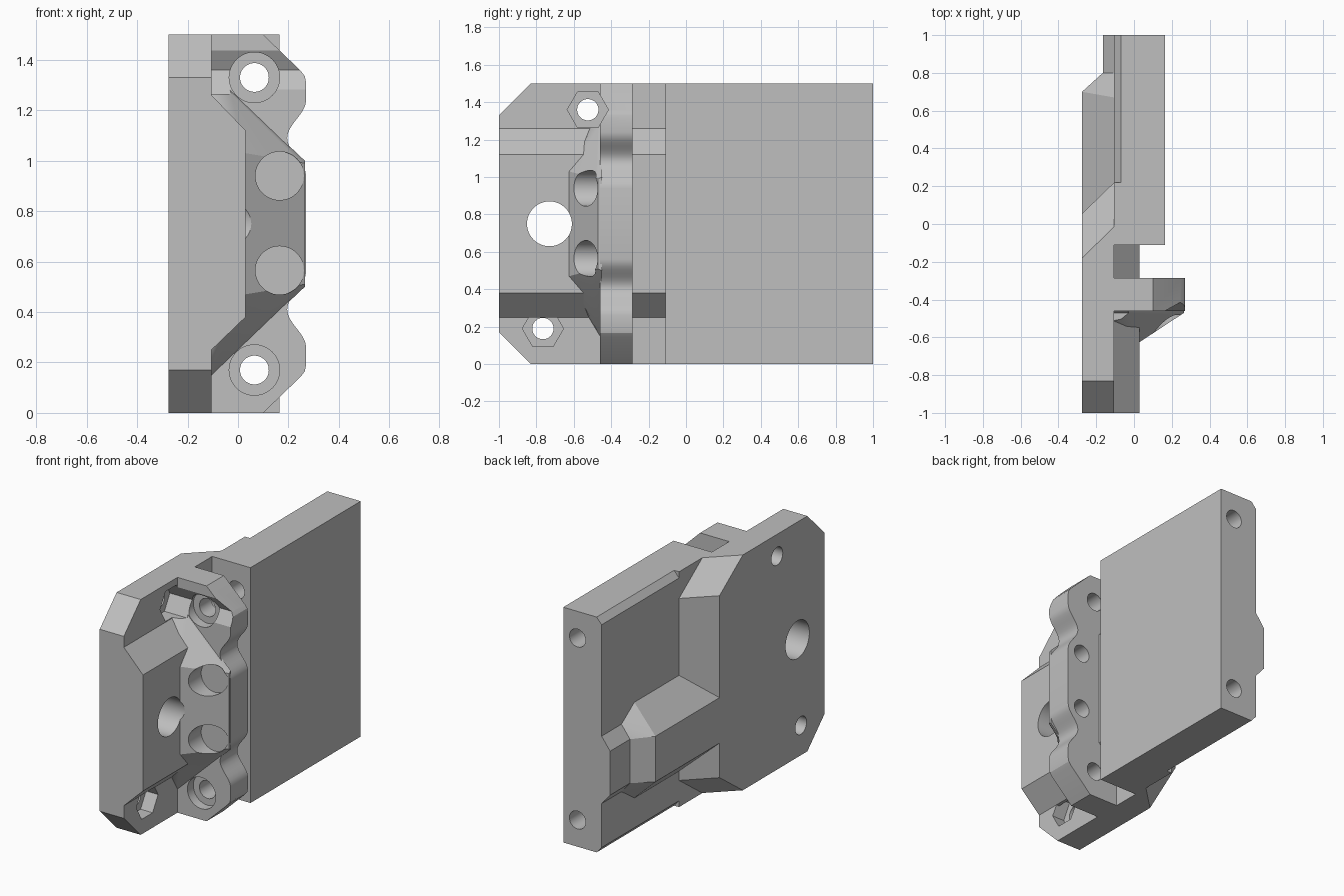
import bpy, bmesh, math
from mathutils import Matrix, Vector

if "Cube" in bpy.data.objects:
    bpy.data.objects.remove(bpy.data.objects["Cube"], do_unlink=True)

grey = bpy.data.materials.new("light grey plastic")
grey.use_nodes = True
COLOUR = (0.52, 0.52, 0.52, 1)
grey.diffuse_color = COLOUR
grey.node_tree.nodes["Principled BSDF"].inputs["Base Color"].default_value = COLOUR


def finish(name, bm):
    bmesh.ops.recalc_face_normals(bm, faces=bm.faces)
    mesh = bpy.data.meshes.new(name)
    bm.to_mesh(mesh)
    bm.free()
    mesh.materials.append(grey)
    obj = bpy.data.objects.new(name, mesh)
    bpy.context.collection.objects.link(obj)
    return obj


def prism(name, outline, y0, y1):
    """Extrude an (x, z) outline along y."""
    bm = bmesh.new()
    face = bm.faces.new([bm.verts.new((x, y0, z)) for x, z in outline])
    ext = bmesh.ops.extrude_face_region(bm, geom=[face])
    moved = [v for v in ext["geom"] if isinstance(v, bmesh.types.BMVert)]
    bmesh.ops.translate(bm, verts=moved, vec=(0, y1 - y0, 0))
    return finish(name, bm)


def hull(name, points):
    bm = bmesh.new()
    for p in points:
        bm.verts.new(p)
    bmesh.ops.convex_hull(bm, input=bm.verts)
    bmesh.ops.dissolve_limit(bm, angle_limit=0.01, verts=bm.verts, edges=bm.edges)
    return finish(name, bm)


def drill(start, axis, length, radius, sides=48):
    """Cutter running from start along +x or +y."""
    bm = bmesh.new()
    bmesh.ops.create_cone(bm, cap_ends=True, segments=sides, radius1=radius,
                          radius2=radius, depth=length)
    direction = Vector((1, 0, 0)) if axis == "X" else Vector((0, 1, 0))
    # Hexagons end up with two corners pointing along y
    turn = Matrix.Rotation(math.pi / 2, 4, "Y" if axis == "X" else "X")
    if sides == 6:
        corner = max((turn @ v.co for v in bm.verts), key=lambda c: c.y)
        if abs(corner.y - radius) > 0.01:
            turn = turn @ Matrix.Rotation(math.pi / 6, 4, "Z")
    bm.transform(Matrix.Translation(Vector(start) + direction * length / 2) @ turn)
    obj = finish("cutter", bm)
    obj.hide_render = True
    return obj


def mirror_z(points):
    """Add the copy of each point reflected about mid height."""
    return points + [(*p[:-1], 1.5 - p[-1]) for p in points]


BACK, MID, RIDGE, EDGE = -0.275, -0.105, 0.03, 0.27

# Front plate with clipped corners and a sloping rear edge
plate = hull("front_plate", mirror_z(
    [(x, y, z) for x, shift in ((BACK, 0), (MID, 0.165))
     for y, z in ((-1, 0.17), (-0.83, 0), (-0.18 + shift, 0), (0.055 + shift, 0.17))]))

# Raised trapezoid ridge on the plate
ridge = prism("raised_ridge", [(MID - 0.02, 0.25), (MID, 0.25), (RIDGE, 0.38),
                               (RIDGE, 1.12), (MID, 1.26), (MID - 0.02, 1.26)], -1, -0.1)

# Rear slab, its outer long edges bevelled behind the plate
slab_front = prism("slab_front", [(MID, 0), (0.165, 0), (0.165, 1.5), (MID, 1.5)], -0.11, 0.22)
slab_rear = prism("slab_rear", [(-0.07, 0), (0.165, 0), (0.165, 1.5), (-0.07, 1.5),
                                (MID, 1.46), (MID, 0.04)], 0.22, 1)

# Scalloped flange
half = [(0.1, 1.5), (0.25, 1.355), (0.265, 1.335), (EDGE, 1.31)]
for i in range(17):
    t = 2 * i / 16 - 1
    half.append((EDGE - 0.0375 * (1 + math.cos(math.pi * t)), 1.09 - 0.15 * t))
outline = [(MID - 0.02, 1.5)] + half + [(x, 1.5 - z) for x, z in reversed(half)] + [(MID - 0.02, 0)]
flange = prism("scalloped_flange", outline, -0.46, -0.285)

# Wedge gusset between ridge and flange
gusset = hull("wedge_gusset", mirror_z(
    [(MID, -0.45, 0.15), (EDGE - 0.005, -0.45, 0.5), (MID, -0.46, 0.15),
     (EDGE - 0.005, -0.47, 0.51), (MID, -0.52, 0.25), (RIDGE, -0.625, 0.47)]))

# Cable rib on the outer side with a tapered end
wide = [(BACK, 0.39), (BACK, 0.68), (MID, 0.84), (MID, 0.23)]
slim = [(-0.165, 0.39), (-0.165, 0.67), (MID, 0.75), (MID, 0.32)]
rib = hull("cable_rib", [(x, -0.1, z) for x, z in wide]
           + [(x, 0.7 if x == BACK else 0.67, z) for x, z in wide]
           + [(x, 0.8, z) for x, z in slim])
rib_tail = prism("cable_rib_tail", slim, 0.8, 1)

# Long bolt holes and their counterbores
bolts, flange_cuts, gusset_cuts = [], [], []
for z in (0.17, 1.33):
    bolts.append(drill((0.065, -1.1, z), "Y", 2.2, 0.057))
    bore = drill((0.065, -0.8, z), "Y", 0.4, 0.1)
    flange_cuts.append(bore)
    gusset_cuts.append(bore)

# Short screw holes with recessed heads
for z in (0.565, 0.94):
    flange_cuts.append(drill((0.165, -0.8, z), "Y", 0.6, 0.056))
    head = drill((0.165, -0.8, z), "Y", 0.33, 0.096)
    flange_cuts.append(head)
    gusset_cuts.append(head)

# Cross holes, with hexagonal nut pockets
big_hole = drill((-0.5, -0.73, 0.75), "X", 1, 0.12)
cross = [big_hole]
for y, z in ((-0.525, 1.36), (-0.765, 0.19)):
    cross.append(drill((-0.5, y, z), "X", 1, 0.057))
    pocket = drill((-0.19, y, z), "X", 0.6, 0.11, 6)
    cross.append(pocket)
    if z > 1:
        flange_cuts.append(pocket)
        gusset_cuts.append(pocket)

cuts = [(plate, cross), (ridge, [big_hole]), (slab_front, bolts), (slab_rear, bolts),
        (flange, bolts + flange_cuts), (gusset, gusset_cuts + [big_hole])]
for part, cutters in cuts:
    for cutter in cutters:
        mod = part.modifiers.new("cut", "BOOLEAN")
        mod.operation, mod.solver, mod.object = "DIFFERENCE", "EXACT", cutter

# Bake the cuts, then drop the cutters
bpy.context.view_layer.update()
deps = bpy.context.evaluated_depsgraph_get()
baked = [(part, bpy.data.meshes.new_from_object(part.evaluated_get(deps))) for part, _ in cuts]
for part, mesh in baked:
    part.modifiers.clear()
    part.data = mesh
for obj in [o for o in bpy.data.objects if o.name.startswith("cutter")]:
    bpy.data.objects.remove(obj, do_unlink=True)

# Smooth the curved walls, keep the edges crisp
bpy.ops.object.select_all(action="DESELECT")
for part in (plate, ridge, slab_front, slab_rear, flange, gusset, rib, rib_tail):
    part.select_set(True)
    bpy.context.view_layer.objects.active = part
bpy.ops.object.shade_smooth_by_angle(angle=math.radians(25))
